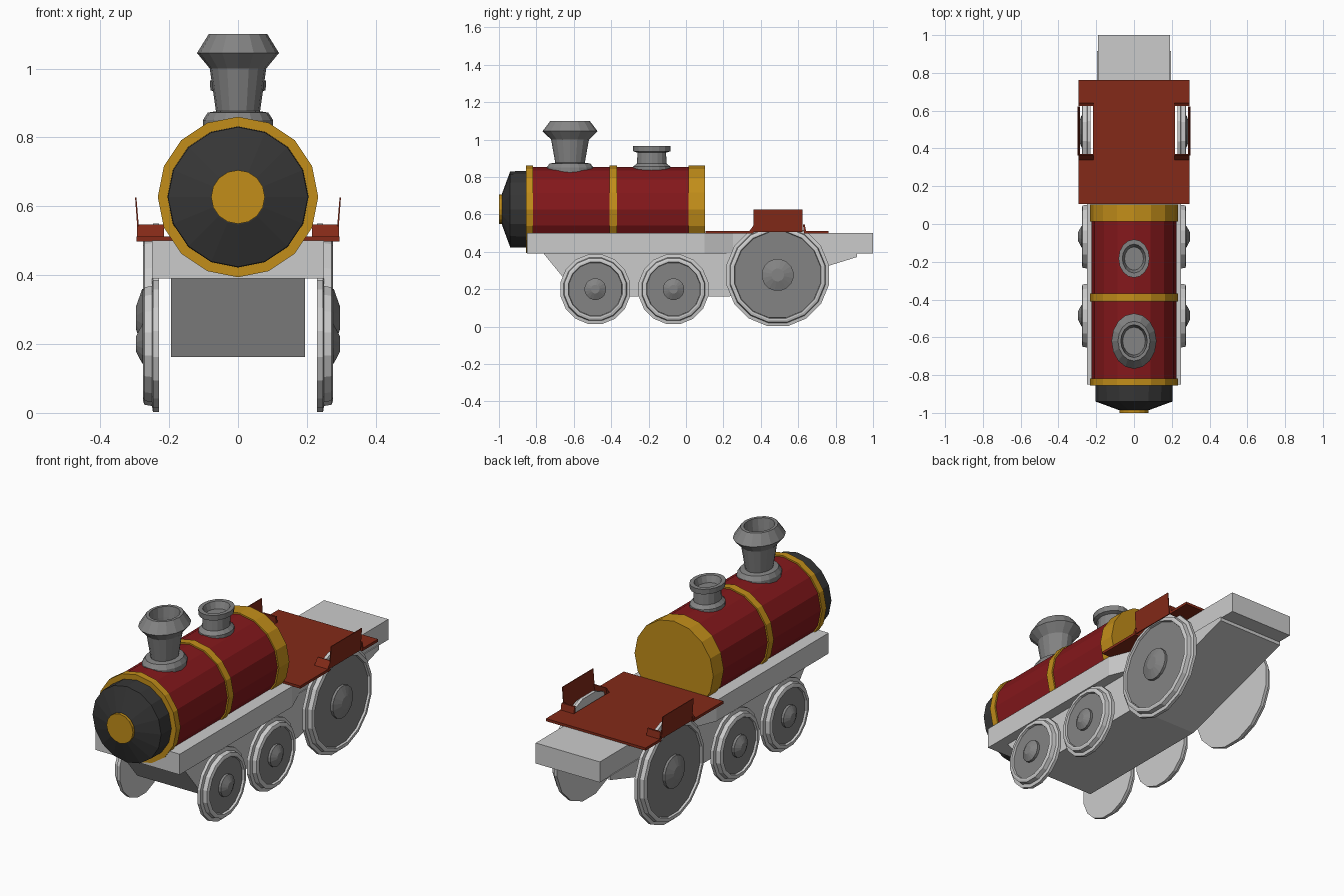
import bpy, bmesh, math
from mathutils import Vector

if "Cube" in bpy.data.objects:
    bpy.data.objects.remove(bpy.data.objects["Cube"])


def material(name, rgb):
    m = bpy.data.materials.new(name)
    m.diffuse_color = (*rgb, 1)
    m.use_nodes = True
    m.node_tree.nodes["Principled BSDF"].inputs["Base Color"].default_value = m.diffuse_color
    return m


RED = material("dark_red", (0.23, 0.009, 0.011))
RUST = material("rust_red", (0.23, 0.023, 0.009))
GOLD = material("gold", (0.54, 0.27, 0.01))
BLACK = material("black", (0.037, 0.037, 0.037))
GREY = material("dark_grey", (0.23, 0.23, 0.23))


def finish(name, bm, mat=None, mirror=False):
    bmesh.ops.remove_doubles(bm, verts=bm.verts, dist=1e-5)
    bmesh.ops.recalc_face_normals(bm, faces=bm.faces)
    mesh = bpy.data.meshes.new(name)
    bm.to_mesh(mesh)
    bm.free()
    ob = bpy.data.objects.new(name, mesh)
    bpy.context.collection.objects.link(ob)
    if mat:
        mesh.materials.append(mat)
    if mirror:
        ob.modifiers.new("mirror", 'MIRROR').use_axis = (True, False, False)
        ob.modifiers["mirror"].use_mirror_merge = False
    return ob


def lathe(name, profile, axis, origin, mat=None, sides=16, phase=0.0,
          stretch=1.0, mirror=False):
    """Revolve (position along axis, radius) points; ends on radius 0 close it."""
    bm = bmesh.new()
    o = Vector(origin)
    rings = []
    for t, r in profile:
        ring = []
        for i in range(sides):
            a = 2 * math.pi * (i + phase) / sides
            u, v = r * math.cos(a), r * math.sin(a)
            p = {'X': (t, u, v), 'Y': (u, t, v), 'Z': (u, v * stretch, t)}[axis]
            ring.append(bm.verts.new(o + Vector(p)))
        rings.append(ring)
    for k in range(len(rings) - 1):
        a, b = rings[k], rings[k + 1]
        for i in range(sides):
            j = (i + 1) % sides
            if profile[k][1] == 0:
                bm.faces.new((a[0], b[j], b[i]))
            elif profile[k + 1][1] == 0:
                bm.faces.new((a[i], a[j], b[0]))
            else:
                bm.faces.new((a[i], a[j], b[j], b[i]))
    loose = [v for v in bm.verts if not v.link_faces]
    bmesh.ops.delete(bm, geom=loose, context='VERTS')
    return finish(name, bm, mat, mirror)


def prism(name, outline, axis, lo, hi, mat=None, mirror=False):
    """Extrude a flat outline along X (y, z points), Y (x, z) or Z (x, y)."""
    def at(p, t):
        return {'X': (t, p[0], p[1]), 'Y': (p[0], t, p[1]), 'Z': (p[0], p[1], t)}[axis]
    bm = bmesh.new()
    face = bm.faces.new([bm.verts.new(at(p, lo)) for p in outline])
    ext = bmesh.ops.extrude_face_region(bm, geom=[face], use_keep_orig=True)
    shift = Vector(at((0, 0), hi - lo))
    bmesh.ops.translate(bm, vec=shift,
                        verts=[g for g in ext['geom'] if isinstance(g, bmesh.types.BMVert)])
    return finish(name, bm, mat, mirror)


def drum(name, y0, y1, r, mat):
    return lathe(name, [(y0, 0), (y0, r), (y1, r), (y1, 0)], 'Y', (0, 0, 0.627), mat)


# Boiler barrel, bands and smokebox door
drum("boiler", -0.85, 0.05, 0.225, RED)
for n, (y0, y1) in enumerate([(-0.855, -0.818), (-0.41, -0.368), (0.013, 0.102)]):
    drum(f"boiler_band_{n + 1}", y0, y1, 0.233, GOLD)
lathe("smokebox", [(-0.84, 0), (-0.84, 0.205), (-0.94, 0.203), (-0.985, 0.08), (-0.985, 0)],
      'Y', (0, 0, 0.627), BLACK)
drum("smokebox_door_cap", -1.0, -0.97, 0.078, GOLD)

# Chimney and dome: hollow, slightly stretched along the boiler
lathe("chimney", [(0.8, 0.103), (0.85, 0.102), (0.872, 0.088), (0.876, 0.064), (1.0, 0.082),
                  (1.045, 0.119), (1.1, 0.085), (1.1, 0.07), (1.045, 0.064), (1.0, 0.06), (1.0, 0)],
      'Z', (0, -0.62, 0), GREY, stretch=1.235)
lathe("steam_dome", [(0.8, 0.082), (0.855, 0.081), (0.872, 0.064), (0.93, 0.062), (0.937, 0.08),
                     (0.965, 0.082), (0.965, 0.062), (0.93, 0.05), (0.93, 0)],
      'Z', (0, -0.183, 0), GREY, stretch=1.235)

# Running plate, wide at the front and narrower behind the boiler
half = [(0.25, -0.85), (0.25, 0.1), (0.19, 0.25), (0.19, 1.0)]
prism("running_plate", half + [(-x, y) for x, y in reversed(half)], 'Z', 0.39, 0.5)

# Tapered underframe
prism("underframe", [(-0.765, 0.395), (-0.575, 0.162), (0.235, 0.162), (0.915, 0.372),
                     (0.915, 0.395)], 'X', -0.195, 0.195)

# Wheels: flanged rim, recessed disc and hub
for name, y, z, r, hub in [("front_wheel", -0.485, 0.2, 0.19, 0.058),
                           ("middle_wheel", -0.067, 0.2, 0.19, 0.058),
                           ("rear_wheel", 0.49, 0.276, 0.279, 0.086)]:
    lathe(name, [(0.23, 0), (0.23, r), (0.247, r), (0.25, r - 0.018), (0.272, r - 0.022),
                 (0.276, r - 0.034), (0.276, r - 0.043), (0.262, r - 0.046), (0.262, 0)],
          'X', (0, y, z), phase=0.5, mirror=True)
    lathe(name + "_disc", [(0.258, 0), (0.258, r - 0.044), (0.265, r - 0.046), (0.265, 0)],
          'X', (0, y, z), GREY, phase=0.5, mirror=True)
    lathe(name + "_hub", [(0.26, 0), (0.26, hub), (0.278, hub), (0.296, hub * 0.4), (0.296, 0)],
          'X', (0, y, z), GREY, phase=0.5, mirror=True)

# Cab floor, notched where the rear wheels rise through it
edge = [(0.295, 0.105), (0.295, 0.36), (0.217, 0.36), (0.217, 0.63), (0.295, 0.63), (0.295, 0.763)]
prism("cab_floor", edge + [(-x, y) for x, y in reversed(edge)], 'Z', 0.498, 0.512, RUST)

# Guards around the wheel openings: sloping ends and leaning outer panel
prism("guard_front", [(0.335, 0.505), (0.36, 0.505), (0.37, 0.547), (0.365, 0.547)],
      'X', 0.215, 0.293, RUST, True)
prism("guard_back", [(0.63, 0.505), (0.643, 0.505), (0.635, 0.547), (0.625, 0.547)],
      'X', 0.215, 0.293, RUST, True)
prism("guard_panel", [(0.285, 0.505), (0.29, 0.505), (0.299, 0.626), (0.295, 0.626)],
      'Y', 0.362, 0.622, RUST, True)
